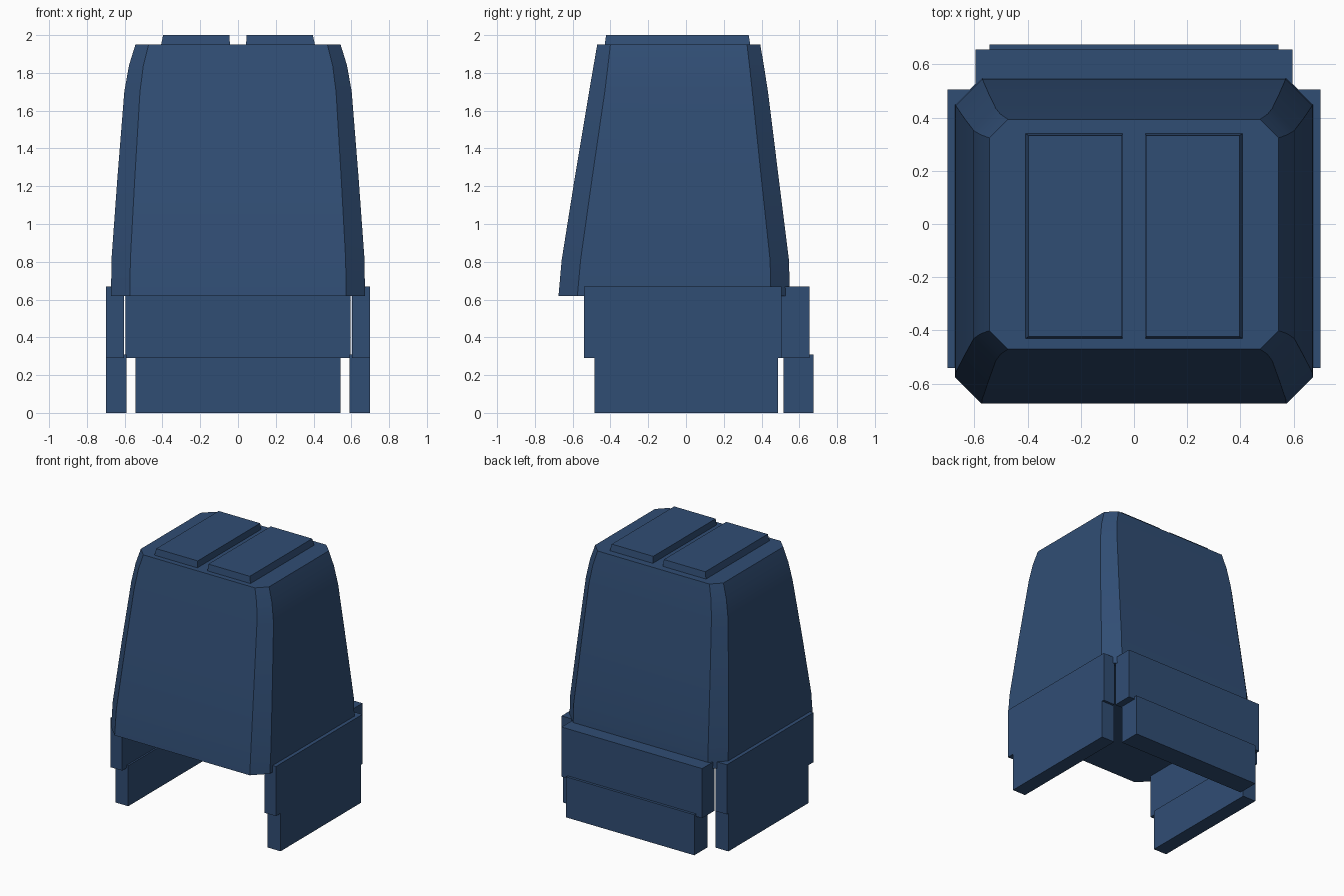
import bpy, bmesh

if "Cube" in bpy.data.objects:
    bpy.data.objects.remove(bpy.data.objects["Cube"])

blue = bpy.data.materials.new("navy_blue")
blue.diffuse_color = (0.03, 0.075, 0.175, 1)
blue.use_nodes = True
blue.node_tree.nodes["Principled BSDF"].inputs["Base Color"].default_value = blue.diffuse_color


def loft(name, rings):
    """Skin a stack of equal-length rings and cap both ends."""
    bm = bmesh.new()
    loops = [[bm.verts.new(p) for p in r] for r in rings]
    n = len(loops[0])
    for a, b in zip(loops, loops[1:]):
        for i in range(n):
            j = (i + 1) % n
            bm.faces.new((a[i], a[j], b[j], b[i]))
    bm.faces.new(loops[0][::-1])
    bm.faces.new(loops[-1])
    bmesh.ops.recalc_face_normals(bm, faces=bm.faces)
    me = bpy.data.meshes.new(name)
    bm.to_mesh(me)
    bm.free()
    me.materials.append(blue)
    ob = bpy.data.objects.new(name, me)
    bpy.context.collection.objects.link(ob)
    return ob


def rect(x0, x1, y0, y1, z):
    return [(x0, y0, z), (x1, y0, z), (x1, y1, z), (x0, y1, z)]


def box(name, x0, x1, y0, y1, z0, z1):
    return loft(name, [rect(x0, x1, y0, y1, z0), rect(x0, x1, y0, y1, z1)])


def octagon(z, x, f, b, c):
    """Rectangle with cut corners: half width, front y, back y, corner cut."""
    return [(-x + c, f, z), (x - c, f, z), (x, f + c, z), (x, b - c, z),
            (x - c, b, z), (-x + c, b, z), (-x, b - c, z), (-x, f + c, z)]


# Tapered main body with chamfered corners
body = loft("main_body", [octagon(*r) for r in (
    (0.62, 0.672, -0.675, 0.55, 0.10),
    (0.81, 0.67, -0.658, 0.545, 0.10),
    (1.25, 0.638, -0.588, 0.49, 0.092),
    (1.70, 0.602, -0.513, 0.434, 0.083),
    (1.84, 0.577, -0.489, 0.412, 0.076),
    (1.95, 0.543, -0.47, 0.393, 0.07))])
bpy.context.view_layer.objects.active = body
body.select_set(True)
bpy.ops.object.shade_smooth_by_angle(angle=0.5)

for side, s in (("left", -1), ("right", 1)):
    # Raised top plates with slightly sloped outer edges
    loft(side + "_top_plate", [
        rect(s * 0.043, s * 0.407, -0.43, 0.34, 1.94),
        rect(s * 0.043, s * 0.407, -0.43, 0.34, 1.95),
        rect(s * 0.045, s * 0.396, -0.423, 0.332, 2.0)])
    # Side skirt panels
    box(side + "_upper_skirt", s * 0.603, s * 0.70, -0.54, 0.505, 0.29, 0.67)
    box(side + "_lower_skirt", s * 0.59, s * 0.70, -0.485, 0.487, 0, 0.31)

# Back skirt panels
box("back_upper_skirt", -0.595, 0.595, 0.505, 0.655, 0.29, 0.67)
box("back_lower_skirt", -0.543, 0.543, 0.515, 0.675, 0, 0.31)
